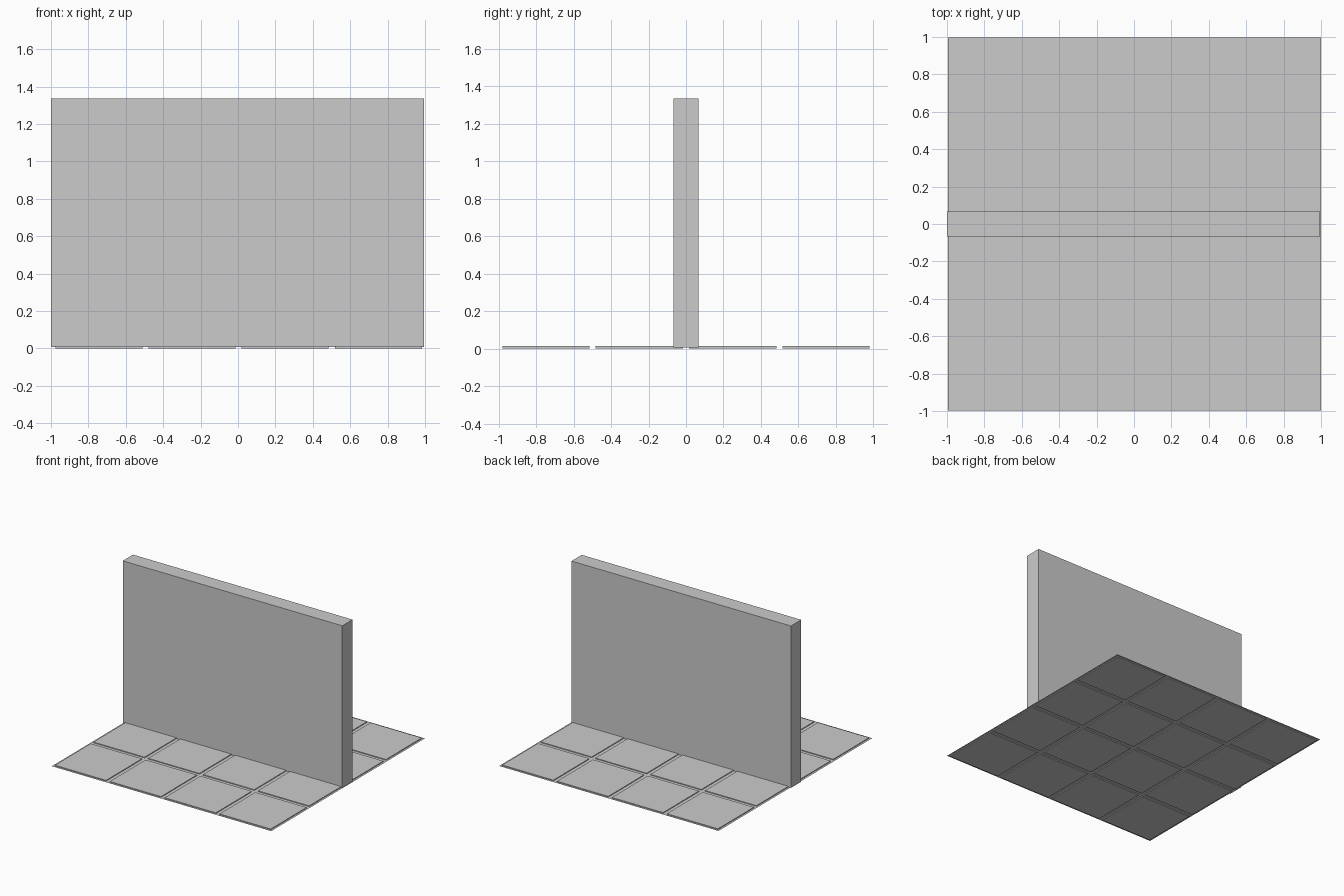
import bpy

if "Cube" in bpy.data.objects:
    bpy.data.objects.remove(bpy.data.objects["Cube"])

U = 2 / 301            # one design unit
CX = 0.5 * U           # floor sits slightly right of the wall
MID = U                # floor level, half way up the tiles


def box(name, size, centre):
    bpy.ops.mesh.primitive_cube_add(size=1, location=centre)
    ob = bpy.context.object
    ob.name = name
    ob.scale = size
    bpy.ops.object.transform_apply(location=False, rotation=False, scale=True)
    return ob


# Thin floor sheet
bpy.ops.mesh.primitive_plane_add(size=300 * U, location=(CX, 0, MID))
bpy.context.object.name = "floor_sheet"

# 4 x 4 floor tiles, standing proud on both sides of the sheet
for i in range(4):
    for j in range(4):
        x = (i - 1.5) * 75 * U + CX
        y = (j - 1.5) * 75 * U
        box(f"floor_tile_{i}_{j}", (70 * U, 70 * U, 2 * U), (x, y, MID))

# Upright wall across the middle
box("wall", (300 * U, 20 * U, 200 * U), (-CX, 0, MID + 100 * U))
